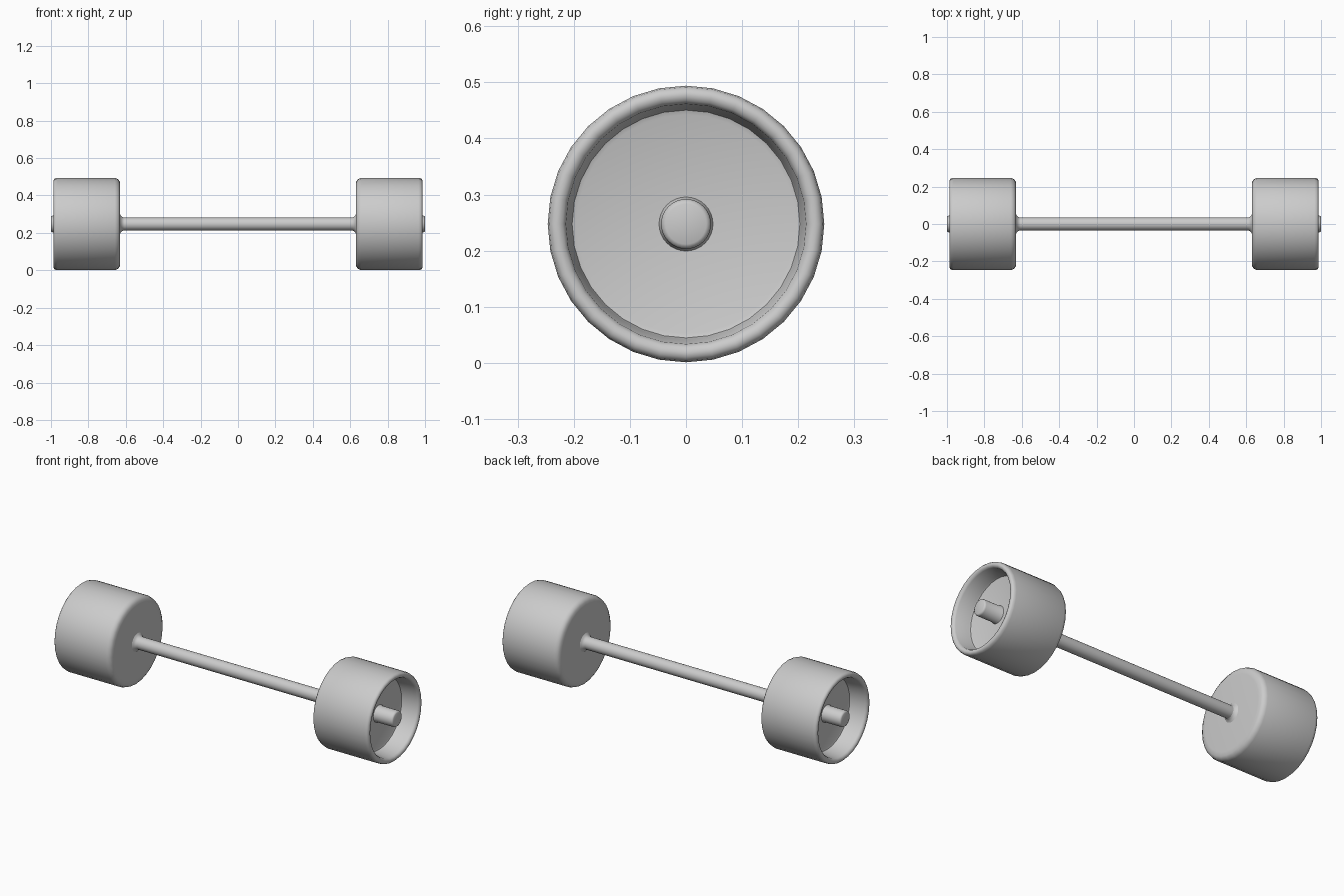
import bpy, bmesh, math

if "Cube" in bpy.data.objects:
    bpy.data.objects.remove(bpy.data.objects["Cube"])

CZ = 0.2475   # axle height
SEG = 32


def lathe(name, profile, side=1, angle=50):
    """Revolve (x, radius) points around the x axis; side=-1 mirrors in x."""
    bm = bmesh.new()
    rings = []
    for x, r in profile:
        if r == 0:
            rings.append([bm.verts.new((side * x, 0, CZ))])
        else:
            rings.append([bm.verts.new((side * x,
                                        r * math.sin(2 * math.pi * i / SEG),
                                        CZ + r * math.cos(2 * math.pi * i / SEG)))
                          for i in range(SEG)])
    for a, b in zip(rings, rings[1:]):
        for i in range(SEG):
            j = (i + 1) % SEG
            quad = [a[i % len(a)], a[j % len(a)], b[j % len(b)], b[i % len(b)]]
            bm.faces.new(list(dict.fromkeys(quad)))
    bmesh.ops.recalc_face_normals(bm, faces=bm.faces[:])
    me = bpy.data.meshes.new(name)
    bm.to_mesh(me)
    bm.free()
    ob = bpy.data.objects.new(name, me)
    bpy.context.collection.objects.link(ob)
    bpy.ops.object.select_all(action='DESELECT')
    ob.select_set(True)
    bpy.context.view_layer.objects.active = ob
    bpy.ops.object.shade_smooth_by_angle(angle=math.radians(angle))
    return ob


# wheel: rounded inner face, tread, rolled lip, recessed disc
wheel = [(0.63, 0), (0.63, 0.205), (0.632, 0.226), (0.641, 0.240), (0.658, 0.2465),
         (0.965, 0.2465), (0.978, 0.244), (0.985, 0.237), (0.986, 0.229),
         (0.983, 0.220), (0.973, 0.214), (0.895, 0.206), (0.885, 0.203),
         (0.882, 0.195), (0.882, 0)]
# hub stub in the recess, and small flare where the axle meets the wheel
stub = [(0.87, 0), (0.87, 0.049), (0.884, 0.048), (0.889, 0.0445), (0.990, 0.0445),
        (0.997, 0.042), (1.0, 0.036), (1.0, 0)]
flare = [(0.61, 0.034), (0.618, 0.037), (0.625, 0.043), (0.631, 0.053)]

for side, label in ((1, "right"), (-1, "left")):
    lathe(label + "_wheel", wheel, side)
    lathe(label + "_hub_stub", stub, side)
    lathe(label + "_axle_flare", flare, side)

# axle bar between the wheels
lathe("axle", [(-0.64, 0), (-0.64, 0.035), (0.64, 0.035), (0.64, 0)])
